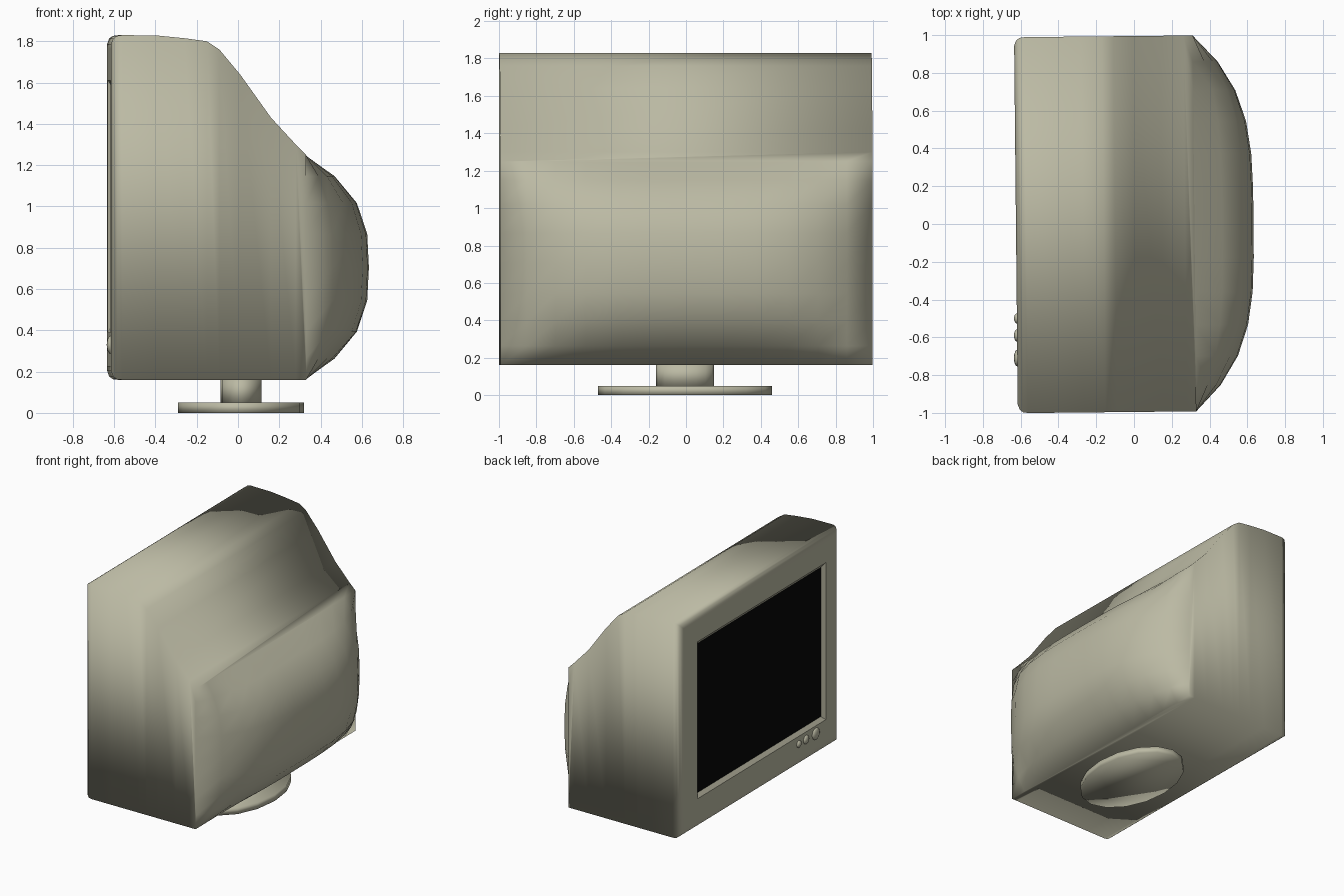
import bpy, bmesh, math
from mathutils import Matrix

if "Cube" in bpy.data.objects:
    bpy.data.objects.remove(bpy.data.objects["Cube"])


def material(name, rgb):
    m = bpy.data.materials.new(name)
    m.diffuse_color = (*rgb, 1)
    m.use_nodes = True
    m.node_tree.nodes["Principled BSDF"].inputs["Base Color"].default_value = m.diffuse_color
    return m


beige = material("beige_plastic", (0.50, 0.49, 0.37))
black = material("black_glass", (0.002, 0.002, 0.002))


def add_object(name, bm, mats):
    bmesh.ops.recalc_face_normals(bm, faces=bm.faces)
    for f in bm.faces:
        f.smooth = True
    me = bpy.data.meshes.new(name)
    bm.to_mesh(me)
    bm.free()
    for m in mats:
        me.materials.append(m)
    ob = bpy.data.objects.new(name, me)
    bpy.context.collection.objects.link(ob)
    return ob


TILT = Matrix.Rotation(0.01, 4, 'Z')    # the housing sits very slightly turned
W = 0.995                               # half width in y

# Housing: rectangular rings along x -> (x, side inset, bottom z, top z)
stations = [
    (-0.625, 0.065, 0.225, 1.765), (-0.625, 0.045, 0.205, 1.785),
    (-0.615, 0.018, 0.177, 1.813), (-0.597, 0.004, 0.163, 1.826),
    (-0.57, 0, 0.16, 1.83), (-0.40, 0, 0.16, 1.828), (-0.27, 0, 0.16, 1.815),
    (-0.16, 0, 0.16, 1.80), (-0.10, 0, 0.16, 1.76), (0.0, 0, 0.16, 1.64),
    (0.15, 0, 0.16, 1.43), (0.27, 0, 0.16, 1.30)]
BACK_X, BULGE, ZB, ZT = 0.32, 0.313, 0.16, 1.25
NY, NZ = 12, 8

bm = bmesh.new()


def ring(x, y0, y1, z0, z1):
    return [bm.verts.new((x, y, z)) for y, z in ((y0, z0), (y1, z0), (y1, z1), (y0, z1))]


def bridge(a, b):
    return [bm.faces.new((a[i], a[(i + 1) % 4], b[(i + 1) % 4], b[i])) for i in range(4)]


rings = [ring(x, -W + i, W - i, zb, zt) for x, i, zb, zt in stations]
for a, b in zip(rings, rings[1:]):
    bridge(a, b)

# Pillow-shaped back
grid = []
for j in range(NZ + 1):
    v = -math.cos(math.pi * j / NZ) * 0.35 + (2 * j / NZ - 1) * 0.65
    row = []
    for i in range(NY + 1):
        u = -math.cos(math.pi * i / NY) * 0.2 + (2 * i / NY - 1) * 0.8
        x = BACK_X + BULGE * (1 - abs(u) ** 3.6) * (1 - abs(v) ** 3)
        row.append(bm.verts.new((x, u * W, (ZB + ZT) / 2 + v * (ZT - ZB) / 2)))
    grid.append(row)
for j in range(NZ):
    for i in range(NY):
        bm.faces.new((grid[j][i], grid[j][i + 1], grid[j + 1][i + 1], grid[j + 1][i]))

# Join the back to the last ring, one face per side
last = rings[-1]
left = [r[0] for r in grid]
right = [r[-1] for r in grid]
for a, b, edge in ((0, 1, grid[0]), (1, 2, right), (3, 2, grid[-1]), (0, 3, left)):
    bm.faces.new([last[a], last[b]] + edge[::-1])

# Bezel, sloped screen frame and recessed screen
opening = ring(-0.625, -0.83, 0.77, 0.39, 1.61)
inner = ring(-0.603, -0.80, 0.74, 0.42, 1.58)
bridge(rings[0], opening)
bridge(opening, inner)
screen = bm.faces.new(inner)
screen.material_index = 1
for loop in (opening, inner):
    for i in range(4):
        bm.edges.get((loop[i], loop[(i + 1) % 4])).smooth = False
for i in range(4):
    bm.edges.get((opening[i], inner[i])).smooth = False
bm.transform(TILT)
add_object("monitor_housing", bm, [beige, black])


# Stand: oval foot and neck
def oval(name, rx, ry, z0, z1, sides):
    b = bmesh.new()
    bmesh.ops.create_cone(b, cap_ends=True, segments=sides, radius1=1, radius2=1, depth=1)
    b.transform(Matrix.Translation((0.015, -0.005, (z0 + z1) / 2))
                @ Matrix.Diagonal((rx, ry, z1 - z0, 1)))
    return add_object(name, b, [beige])


oval("stand_foot", 0.305, 0.465, 0.0, 0.05, 16)
neck = oval("stand_neck", 0.10, 0.155, 0.045, 0.17, 16)

# Control knobs under the screen
for n, (y, r) in enumerate(((-0.50, 0.028), (-0.59, 0.034), (-0.71, 0.045))):
    b = bmesh.new()
    bmesh.ops.create_uvsphere(b, u_segments=12, v_segments=8, radius=1)
    b.transform(Matrix.Translation((-0.617, y, 0.33)) @ Matrix.Diagonal((0.019, r, r, 1)))
    add_object("control_knob_%d" % (n + 1), b, [beige])
